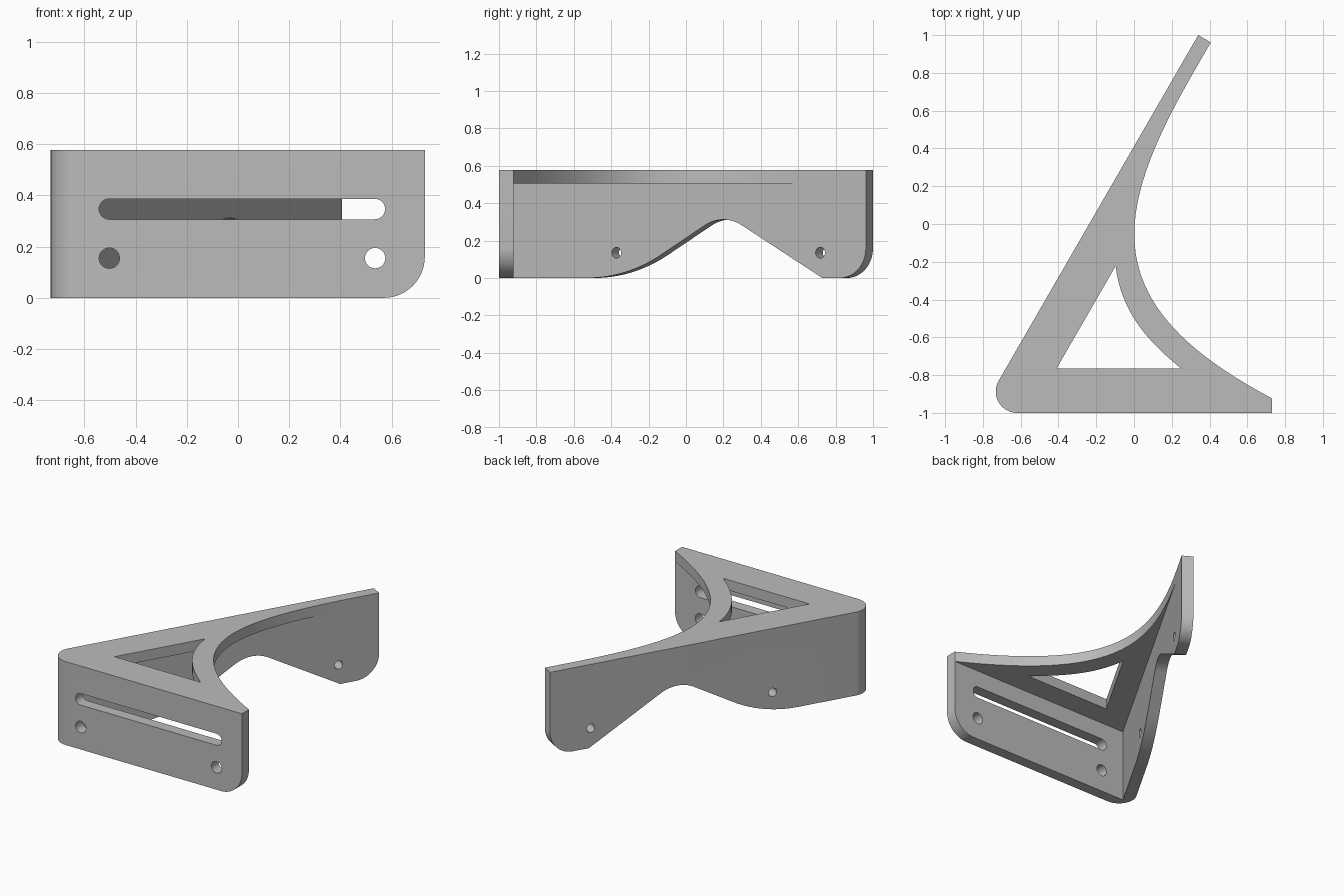
import bpy, bmesh
from math import sin, cos, radians, tan
from mathutils import Vector

if "Cube" in bpy.data.objects:
    bpy.data.objects.remove(bpy.data.objects["Cube"], do_unlink=True)

HEIGHT, PLATE, WALL = 0.577, 0.072, 0.077
X, Y, Z = Vector((1, 0, 0)), Vector((0, 1, 0)), Vector((0, 0, 1))
RUN = Vector((cos(radians(60)), sin(radians(60)), 0))      # along the slanted wall
INWARD = Vector((RUN.y, -RUN.x, 0))                        # its inner side
TIP = Vector((0.34, 1, 0))                                 # outer far end of slanted wall
FRONT_END = Vector((0.73, -1, 0))                          # outer end of front wall


def arc(cx, cy, r, start, end, n=16):
    angles = [radians(start + (end - start) * i / n) for i in range(n + 1)]
    return [(cx + r * cos(a), cy + r * sin(a)) for a in angles]


def bezier(a, b, c, d, n=40):
    out = []
    for i in range(n + 1):
        t = i / n
        u = 1 - t
        out.append(tuple(u**3 * a[k] + 3*u*u*t * b[k] + 3*u*t*t * c[k] + t**3 * d[k] for k in (0, 1)))
    return out


def prism(name, points, origin, across, up, depth):
    """Profile drawn in the across/up plane, pushed along the depth vector."""
    bm = bmesh.new()
    face = bm.faces.new([bm.verts.new(origin + across * p + up * q) for p, q in points])
    moved = bmesh.ops.extrude_face_region(bm, geom=[face])["geom"]
    bmesh.ops.translate(bm, vec=depth, verts=[v for v in moved if isinstance(v, bmesh.types.BMVert)])
    bmesh.ops.recalc_face_normals(bm, faces=bm.faces)
    mesh = bpy.data.meshes.new(name)
    bm.to_mesh(mesh)
    bm.free()
    ob = bpy.data.objects.new(name, mesh)
    bpy.context.collection.objects.link(ob)
    return ob


def cut(body, cutter):
    cutter.hide_render = True
    mod = body.modifiers.new("cut", "BOOLEAN")
    mod.operation, mod.solver, mod.object = "DIFFERENCE", "EXACT", cutter
    bpy.context.view_layer.objects.active = body
    bpy.ops.object.modifier_apply(modifier=mod.name)
    bpy.data.objects.remove(cutter, do_unlink=True)


# Plan outline with rounded outer corner and sweeping inner edge
r = 0.113
corner_x = TIP.x - 2 / tan(radians(60)) + r * tan(radians(60))
inner_tip = TIP + INWARD * WALL
sweep_end = inner_tip - RUN * 0.177
sweep = bezier((FRONT_END.x, -1 + WALL), (-0.2, -0.43), sweep_end - RUN * 0.883, sweep_end)
outline = arc(corner_x, -1 + r, r, 150, 270) + [FRONT_END.xy] + sweep + [inner_tip.xy, TIP.xy]
bracket = prism("corner_bracket", outline, Vector(), X, Y, Z * HEIGHT)

# Hollow below the top plate, between the two walls
inner_corner = inner_tip - RUN * ((inner_tip.y + 1 - WALL) / RUN.y)
pocket = [inner_corner.xy, (0.9, -1 + WALL), (0.9, 0.81), sweep_end.xy]
cut(bracket, prism("pocket", pocket, -Z * 0.1, X, Y, Z * (HEIGHT - PLATE + 0.1)))

# Window through the top plate
window = [(-0.41, -0.765)] + bezier((0.25, -0.765), (0.07, -0.62), (-0.07, -0.46), (-0.097, -0.222), 24)
cut(bracket, prism("window", window, Z * 0.4, X, Y, Z * 0.4))


def wall_cut(name, points, origin, across, inward):
    cut(bracket, prism(name, points, origin - inward * 0.1, across, Z, inward * 0.3))


# Rounded lower end of each wall
c = 0.16
round_end = [(-0.05, -0.05), (c, -0.05)] + arc(c, c, c, 270, 180) + [(-0.05, c)]
wall_cut("front_round", round_end, FRONT_END, -X, Y)
wall_cut("side_round", round_end, TIP, -RUN, INWARD)

# Arched lower edge of the slanted wall
arch = [(0.269, -0.05), (0.269, 0)] + arc(0.88, 0.082, 0.23, 120, 60)
arch += arc(1.72, 0.9, 0.9, 240, 270) + [(1.72, -0.05)]
wall_cut("arch", arch, TIP, -RUN, INWARD)

# Screw holes and the long slot
for s in (0.281, 1.539):
    wall_cut("side_hole", arc(s, 0.135, 0.029, 0, 345, 23), TIP, -RUN, INWARD)
front = Vector((0, -1, 0))
for x in (-0.503, 0.536):
    wall_cut("front_hole", arc(x, 0.155, 0.04, 0, 345, 23), front, X, Y)
slot = arc(0.535, 0.347, 0.04, -90, 90) + arc(-0.503, 0.347, 0.04, 90, 270)
wall_cut("slot", slot, front, X, Y)

# Material and shading
grey = bpy.data.materials.new("plain_grey")
grey.use_nodes = True
colour = (0.5, 0.5, 0.5, 1)
grey.diffuse_color = colour
grey.node_tree.nodes["Principled BSDF"].inputs["Base Color"].default_value = colour
bracket.data.materials.clear()
bracket.data.materials.append(grey)
for poly in bracket.data.polygons:
    poly.material_index = 0
bpy.ops.object.select_all(action="DESELECT")
bracket.select_set(True)
bpy.context.view_layer.objects.active = bracket
bpy.ops.object.shade_smooth_by_angle(angle=radians(25))
